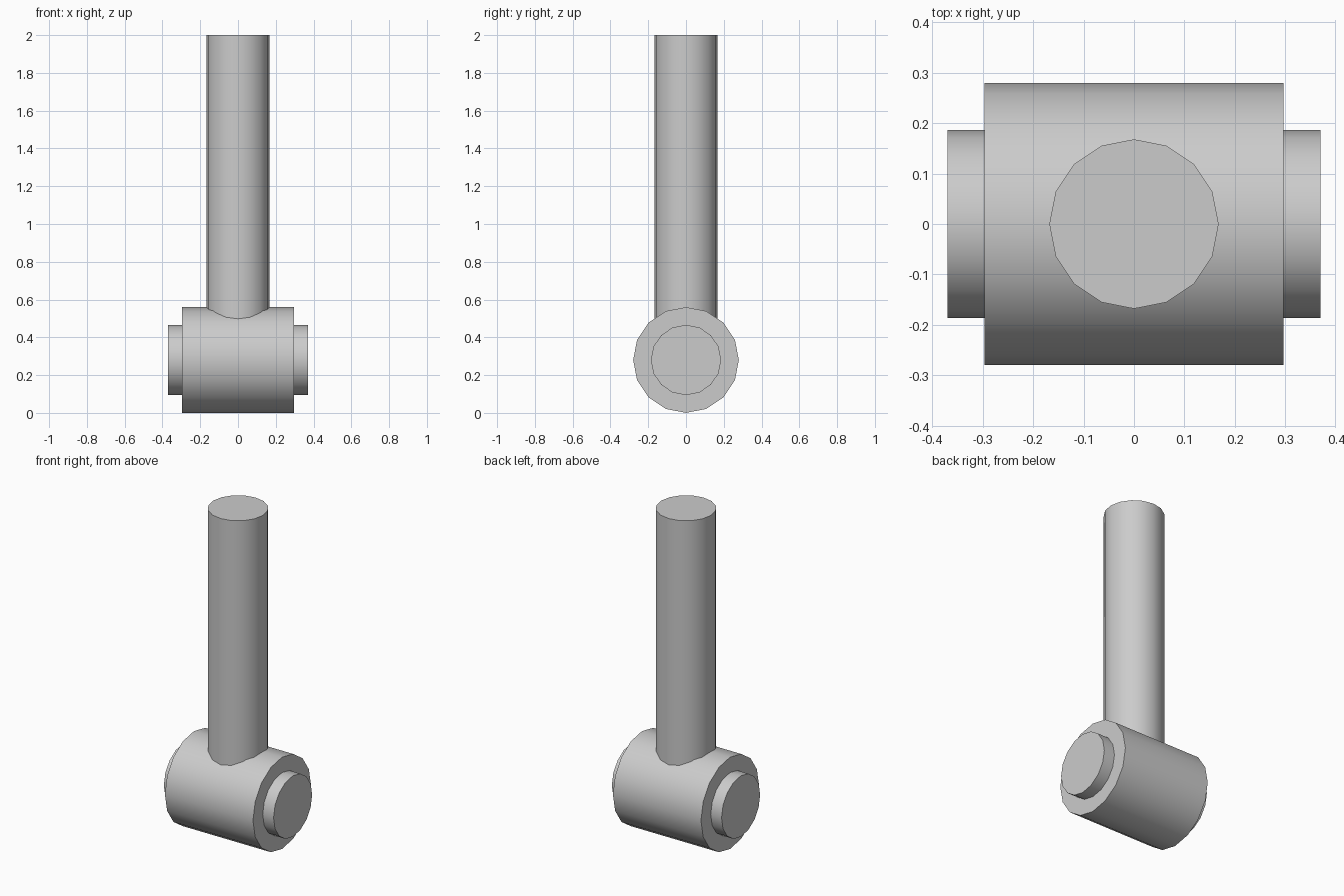
import bpy
import math

if "Cube" in bpy.data.objects:
    bpy.data.objects.remove(bpy.data.objects["Cube"])

SIDES = 16
HUB_RADIUS = 0.28


def cylinder(name, radius, length, centre, rotation=(0, 0, 0)):
    bpy.ops.mesh.primitive_cylinder_add(
        vertices=SIDES, radius=radius, depth=length,
        location=centre, rotation=rotation)
    obj = bpy.context.object
    obj.name = name
    bpy.ops.object.transform_apply(location=True, rotation=True, scale=True)
    bpy.ops.object.shade_smooth_by_angle(angle=math.radians(30))
    return obj


along_x = (0, math.pi / 2, 0)
hub_centre = (0, 0, HUB_RADIUS)

# Horizontal hub with a thinner pin running through it
cylinder("hub", HUB_RADIUS, 0.594, hub_centre, along_x)
cylinder("pin", 0.186, 0.74, hub_centre, along_x)

# Upright rod sunk into the hub
rod_bottom, rod_top = 0.40, 2.0
cylinder("rod", 0.168, rod_top - rod_bottom, (0, 0, (rod_bottom + rod_top) / 2))
